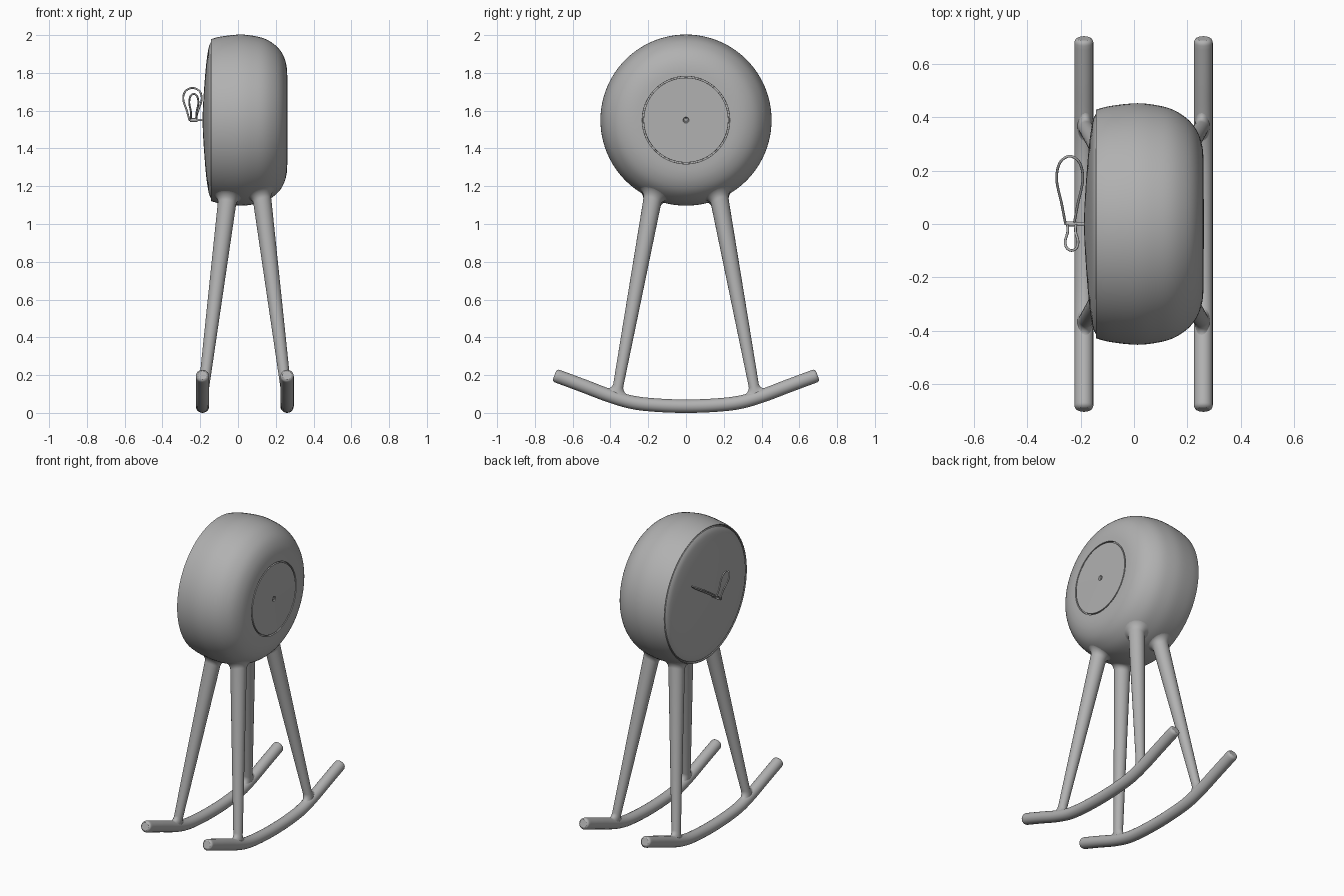
import bpy, bmesh, math
from mathutils import Vector

if "Cube" in bpy.data.objects:
    bpy.data.objects.remove(bpy.data.objects["Cube"])

CZ = 1.55      # height of the drum axis
DX = 0.003     # small x shift of the drum
MID = 0.036    # x midpoint between the two rockers

grey = bpy.data.materials.new("mid_grey")
grey.diffuse_color = (0.44, 0.44, 0.44, 1)
grey.use_nodes = True
grey.node_tree.nodes["Principled BSDF"].inputs["Base Color"].default_value = grey.diffuse_color


def smooth_path(pts, n=6):
    """Catmull-Rom resampling of points of any dimension."""
    k = len(pts)
    out = []
    for i in range(k - 1):
        quad = [pts[max(0, min(k - 1, i + j))] for j in (-1, 0, 1, 2)]
        for s in range(n):
            t = s / n
            out.append(tuple(
                0.5 * (2 * b + (c - a) * t + (2 * a - 5 * b + 4 * c - d) * t * t
                       + (3 * b - a - 3 * c + d) * t ** 3)
                for a, b, c, d in zip(*quad)))
    return out + [tuple(pts[-1])]


def finish(ob, angle=40):
    ob.data.materials.clear()
    ob.data.materials.append(grey)
    bpy.ops.object.select_all(action='DESELECT')
    ob.select_set(True)
    bpy.context.view_layer.objects.active = ob
    bpy.ops.object.shade_smooth_by_angle(angle=math.radians(angle))
    return ob


def mesh_object(name, bm, loc=(0, 0, 0)):
    bmesh.ops.recalc_face_normals(bm, faces=bm.faces)
    me = bpy.data.meshes.new(name)
    bm.to_mesh(me)
    bm.free()
    ob = bpy.data.objects.new(name, me)
    ob.location = loc
    bpy.context.collection.objects.link(ob)
    return finish(ob)


def lathe(name, profile, seg=96):
    """Revolve (x, radius) points around the drum axis."""
    bm = bmesh.new()
    vs = [bm.verts.new((x, 0, r)) for x, r in profile]
    es = [bm.edges.new(p) for p in zip(vs, vs[1:])]
    bmesh.ops.spin(bm, geom=vs + es, cent=(0, 0, 0), axis=(1, 0, 0),
                   angle=math.tau, steps=seg, use_duplicate=False)
    bmesh.ops.remove_doubles(bm, verts=bm.verts, dist=1e-5)
    return mesh_object(name, bm, (DX, 0, CZ))


def tube(name, pts, closed=False, res=6):
    """Round tube through (x, y, z, radius) points."""
    cu = bpy.data.curves.new(name, 'CURVE')
    cu.dimensions = '3D'
    cu.bevel_depth = 1.0
    cu.bevel_resolution = res
    cu.use_fill_caps = True
    sp = cu.splines.new('POLY')
    sp.points.add(len(pts) - 1)
    sp.use_cyclic_u = closed
    for p, (x, y, z, r) in zip(sp.points, pts):
        p.co = (x, y, z, 1)
        p.radius = r
    ob = bpy.data.objects.new(name, cu)
    bpy.context.collection.objects.link(ob)
    bpy.ops.object.select_all(action='DESELECT')
    ob.select_set(True)
    bpy.context.view_layer.objects.active = ob
    bpy.ops.object.convert(target='MESH')
    ob = bpy.context.object
    ob.name = name
    return finish(ob, 50)


# drum body: recessed front seat, bulging side, rounded back with groove and dimple
side = smooth_path([(-0.145, 0.429), (-0.09, 0.443), (0.01, 0.453), (0.09, 0.444),
                    (0.145, 0.428), (0.19, 0.400), (0.222, 0.367), (0.244, 0.325),
                    (0.255, 0.28), (0.258, 0.232)], 4)
drum = lathe("drum_body", [(-0.13, 0.0), (-0.13, 0.422), (-0.143, 0.424)] + side +
             [(0.246, 0.2315), (0.246, 0.2245), (0.258, 0.224), (0.259, 0.016),
              (0.253, 0.012), (0.251, 0.0)])
lathe("back_screw", [(0.249, 0.0), (0.249, 0.008), (0.257, 0.007), (0.259, 0.0)], 24)

# domed clock face
lathe("clock_face", [(-0.13, 0.418), (-0.143, 0.417)] +
      smooth_path([(-0.147, 0.412), (-0.158, 0.385), (-0.17, 0.31),
                   (-0.18, 0.2), (-0.188, 0.08), (-0.191, 0.0)], 4))

# spindle for the hands
lathe("hand_spindle", [(-0.258, 0.0), (-0.258, 0.010), (-0.218, 0.010),
                       (-0.218, 0.006), (-0.18, 0.006), (-0.18, 0.0)], 24)


# wire loop hands standing out from the face
def hand(name, direction, length, half_width, cx, wire=0.005):
    d = Vector(direction).normalized()
    lobe = [(0.0, 0.016 / half_width), (0.3, 0.62), (0.65, 1), (0.9, 0.76), (1, 0)]
    shape = [(t, -w) for t, w in lobe] + lobe[-2::-1]
    pts = []
    for t, w in smooth_path(shape, 6):
        p = d * (t * length)
        pts.append((cx + w * half_width, p.y, CZ + p.z, wire))
    tube(name, pts, closed=True, res=3)


hand("minute_hand", (0, 0.26, 0.174), 0.306, 0.049, -0.241)
hand("hour_hand", (0, -0.1, 0.14), 0.171, 0.024, -0.234)

# curved rockers with rounded ends
half = [(0.0, 0.0355), (0.15, 0.0405), (0.28, 0.055), (0.40, 0.089), (0.54, 0.142), (0.680, 0.194)]
arc = smooth_path([(-y, z) for y, z in half[:0:-1]] + half, 6)
tip = [(0.686, 0.1962, 0.0345), (0.692, 0.1985, 0.031), (0.696, 0.2, 0.024)]
rockers = {}
for sx, label in ((-1, "left"), (1, "right")):
    x = MID + sx * 0.224
    rockers[sx] = tube(f"{label}_rocker",
                       [(x, -y, z, r) for y, z, r in reversed(tip)] +
                       [(x, y, z, 0.0355) for y, z in arc] +
                       [(x, y, z, r) for y, z, r in tip], res=8)


def leg(name, foot, head, rocker, r0=0.028, r1=0.049, f0=0.035, f1=0.035, seg=32, n=8):
    """Tapered leg whose end rings are projected onto the rocker and drum as fillets."""
    foot, head = Vector(foot), Vector(head)
    d = (head - foot).normalized()
    mid = (foot + head) / 2

    def hit(target, offset, way):
        local = mid + offset - target.location
        ok, p, _, _ = target.ray_cast(local, way)
        return (p - local).dot(d) if ok else None

    def ring(target, way, r, f, fx, a):
        gap = f * (1 - math.sin(a))            # distance from the surface
        grow = f * (1 - math.cos(a))           # sideways flare
        default = hit(target, Vector(), way)
        pts = []
        for i in range(seg):
            t = math.tau * i / seg
            o = Vector((math.cos(t) * (r + grow * fx), math.sin(t) * (r + grow), 0))
            h = hit(target, o, way)
            h = default if h is None else h
            pts.append(mid + o + d * h - way * (gap - 0.001))
        return pts

    steps = [math.pi / 2 * i / n for i in range(n + 1)]
    rings = [ring(rocker, -d, r0, f0, 0.0, a) for a in reversed(steps)]
    rings += [ring(drum, d, r1, f1, 0.8, a) for a in steps]
    bm = bmesh.new()
    loops = [[bm.verts.new(p) for p in row] for row in rings]
    for a, b in zip(loops, loops[1:]):
        for i in range(seg):
            j = (i + 1) % seg
            bm.faces.new((a[i], a[j], b[j], b[i]))
    mesh_object(name, bm)


# four splayed legs
bpy.context.view_layer.update()
for sx, a in ((-1, "left"), (1, "right")):
    for sy, b in ((-1, "front"), (1, "back")):
        leg(f"{b}_{a}_leg", (MID + sx * 0.221, sy * 0.367, 0.1),
            (MID + sx * 0.083, sy * 0.164, 1.2), rockers[sx])
